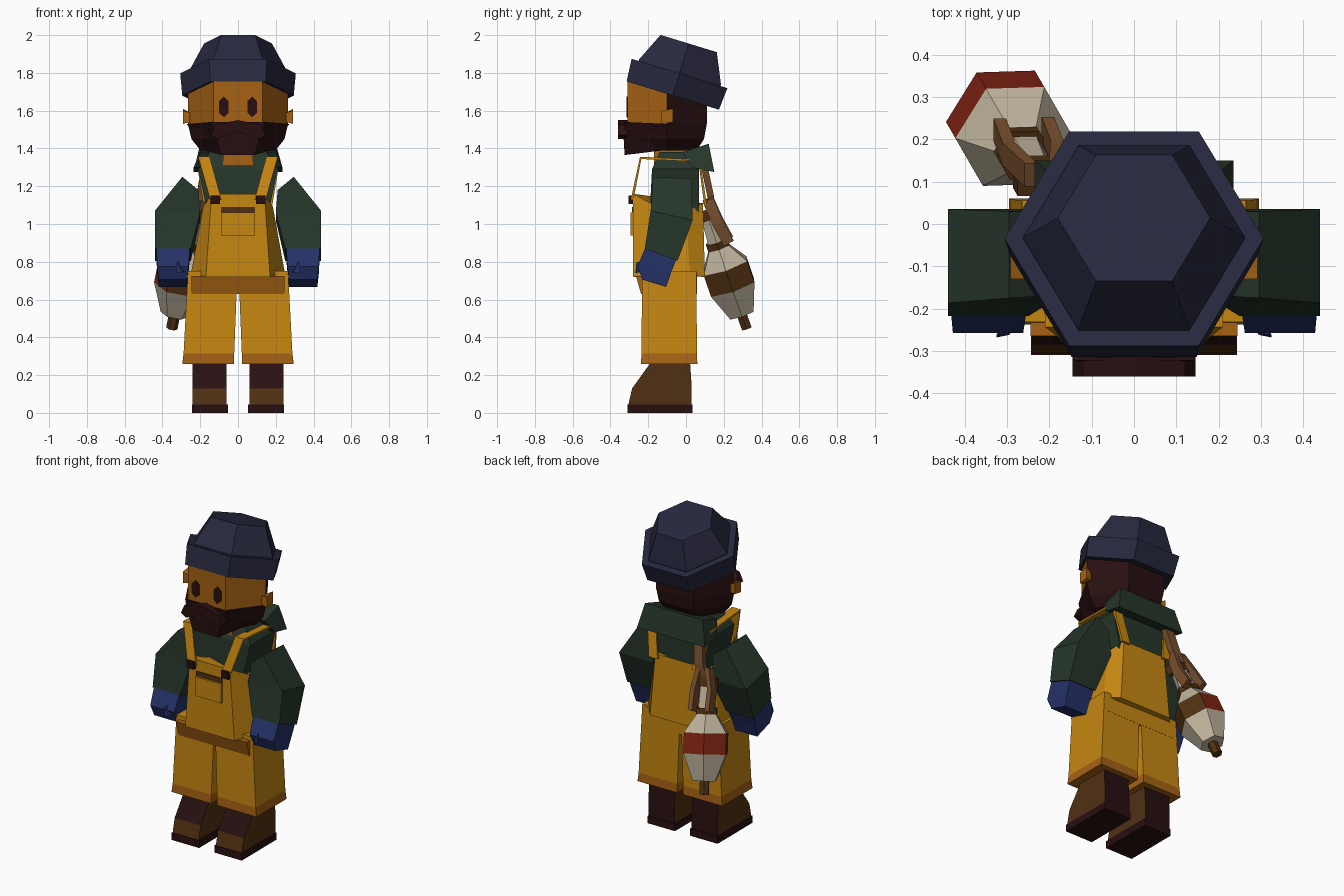
import bpy, bmesh, math
from mathutils import Vector, Matrix

cube = bpy.data.objects.get("Cube")
if cube:
    bpy.data.objects.remove(cube, do_unlink=True)


def linear(c):
    c /= 255
    return c / 12.92 if c < 0.04 else ((c + 0.055) / 1.055) ** 2.4


def material(name, r, g, b):
    m = bpy.data.materials.new(name)
    m.use_nodes = True
    col = (linear(r), linear(g), linear(b), 1)
    m.diffuse_color = col
    bsdf = m.node_tree.nodes["Principled BSDF"]
    bsdf.inputs["Base Color"].default_value = col
    bsdf.inputs["Roughness"].default_value = 0.9
    return m


yellow = material("overall yellow", 198, 135, 17)
skin = material("amber skin", 166, 98, 20)
navy = material("hat navy", 39, 40, 62)
green = material("shirt green", 38, 54, 42)
blue = material("glove blue", 38, 50, 106)
maroon = material("dark maroon", 40, 15, 16)
brown = material("leather brown", 80, 48, 18)
tan = material("rope tan", 118, 78, 46)
cream = material("float cream", 190, 178, 156)
red = material("float red", 125, 34, 18)


def loft(name, rings, mats, rule=None):
    """Join equal-length rings of points into a capped solid."""
    bm = bmesh.new()
    rows = [[bm.verts.new(p) for p in ring] for ring in rings]
    n = len(rows[0])
    for a, b in zip(rows, rows[1:]):
        for i in range(n):
            j = (i + 1) % n
            bm.faces.new((a[i], a[j], b[j], b[i]))
    bm.faces.new(rows[0])
    bm.faces.new(rows[-1])
    bmesh.ops.recalc_face_normals(bm, faces=bm.faces)
    bm.normal_update()
    if rule:
        for f in bm.faces:
            f.material_index = rule(f.calc_center_median(), f.normal)
    me = bpy.data.meshes.new(name)
    bm.to_mesh(me)
    bm.free()
    for m in mats:
        me.materials.append(m)
    ob = bpy.data.objects.new(name, me)
    bpy.context.collection.objects.link(ob)
    return ob


def box(name, x0, x1, y0, y1, z0, z1, mat):
    return loft(name, [rect(x0, x1, y0, y1, z0), rect(x0, x1, y0, y1, z1)], [mat])


def rect(x0, x1, y0, y1, z, zback=None):
    zb = z if zback is None else zback
    return [(x0, y0, z), (x1, y0, z), (x1, y1, zb), (x0, y1, zb)]


def hexagon(r, z):
    return [Vector((r * math.cos(k * math.pi / 3), r * math.sin(k * math.pi / 3), z)) for k in range(6)]


def mirrored(half):
    """Close a half outline (front to back, +x) across the middle."""
    return half + [(-x, y, z) for x, y, z in reversed(half)]


def flip(rings, s):
    return [[(s * x, y, z) for x, y, z in ring] for ring in rings]


def plate(name, outline, y0, y1, mat):
    return loft(name, [[(x, y, z) for x, z in outline] for y in (y0, y1)], [mat])


def ribbon(name, path, width, mat, thick=0.014):
    """Flat strap along a path, with its width along x."""
    pts = [Vector(p) for p in path]
    rings = []
    for i, p in enumerate(pts):
        d = pts[min(i + 1, len(pts) - 1)] - pts[max(i - 1, 0)]
        n = Vector((0, -d.z, d.y)).normalized() * thick / 2
        w = Vector((width / 2, 0, 0))
        rings.append([p - w - n, p + w - n, p + w + n, p - w + n])
    return loft(name, rings, [mat])


# Knitted hat, tilted back
tilt = Matrix.Translation((0, -0.07, 1.68)) @ Matrix.Rotation(math.radians(-17), 4, 'X')
for name, shape in (("hat_band", ((0.295, 0), (0.306, 0.122))),
                    ("hat_crown", ((0.262, 0.1), (0.262, 0.13), (0.18, 0.288)))):
    loft(name, [[tilt @ p for p in hexagon(r, z)] for r, z in shape], [navy])


# Head: face in front, hair behind
def head_ring(k, z):
    return mirrored([(0.13 * k, -0.1 - 0.21 * k, z), (0.265 * k, -0.1, z), (0.13 * k, -0.1 + 0.21 * k, z)])


loft("head", [head_ring(0.75, 1.39), head_ring(0.93, 1.45), head_ring(1, 1.53), head_ring(1, 1.76)],
     [skin, maroon], lambda c, n: 0 if c.z > 1.53 and c.y < -0.11 else 1)


def beard_ring(w, front, back, z, zb):
    return mirrored([(w * 0.52, front, z), (w, back, zb)])


loft("beard", [beard_ring(0.17, -0.325, -0.12, 1.365, 1.39),
               beard_ring(0.215, -0.33, -0.11, 1.45, 1.45),
               beard_ring(0.272, -0.322, -0.1, 1.54, 1.53)], [maroon])
plate("moustache", [(0, 1.55), (0.12, 1.525), (0.145, 1.47), (0.11, 1.45), (0, 1.49),
                    (-0.11, 1.45), (-0.145, 1.47), (-0.12, 1.525)], -0.36, -0.31, maroon)
box("neck", -0.08, 0.08, -0.17, 0, 1.3, 1.42, skin)

# Shirt and turned-down collar
loft("shirt", [rect(-w, w, f, b, z) for w, f, b, z in
               ((0.15, -0.19, 0.07, 0.85), (0.17, -0.19, 0.07, 1.1),
                (0.21, -0.18, 0.07, 1.29), (0.15, -0.14, 0.06, 1.38))], [green])
loft("collar", [rect(-0.235, 0.235, 0.03, 0.15, 1.3, 1.275),
                rect(-0.2, 0.2, -0.02, 0.12, 1.38, 1.425)], [green])

# Overalls
loft("bib", [mirrored([(0.17, -0.28, 0.72), (0.25, -0.14, 0.73), (0.25, 0.02, 0.73), (0.18, 0.1, 0.72)]),
             mirrored([(0.14, -0.28, 1.16), (0.185, -0.15, 1.09), (0.185, 0, 1.07), (0.15, 0.09, 1.11)])],
     [yellow])
loft("hip_band", [rect(-0.245, 0.245, -0.238, 0.05, 0.63), rect(-0.245, 0.245, -0.265, 0.055, 0.725)],
     [skin])
box("seat", -0.24, 0.24, -0.2, 0.057, 0.63, 0.74, yellow)
box("pocket", -0.09, 0.09, -0.295, -0.27, 0.94, 1.06, yellow)
box("pocket_slot", -0.09, 0.09, -0.287, -0.279, 1.062, 1.09, brown)


# Boot colouring: sides and toe cap are leather, the rest dark
def boot_rule(c, n):
    return 0 if abs(n.x) > 0.7 or n.y < -0.85 else 1


for s, side in ((1, "left"), (-1, "right")):
    # Face details
    plate(side + "_eye", [(s * 0.075 + x, 1.62 + z) for x, z in
                          ((0, 0.055), (0.026, 0.03), (0.026, -0.03), (0, -0.055), (-0.026, -0.03), (-0.026, 0.03))],
          -0.315, -0.308, maroon)
    loft(side + "_ear", flip([[(0.255, -0.13, 1.54), (0.255, -0.075, 1.54), (0.255, -0.075, 1.59), (0.255, -0.13, 1.59)],
                              [(0.292, -0.13, 1.53), (0.292, -0.07, 1.54), (0.292, -0.07, 1.61), (0.292, -0.13, 1.6)]], s),
         [skin])

    # Shoulder straps and buttons
    ribbon(side + "_strap", [(s * 0.118, -0.285, 1.13), (s * 0.18, -0.24, 1.35),
                             (s * 0.19, 0.07, 1.335), (s * 0.15, 0.105, 1.09)], 0.06, yellow)
    box(side + "_button", s * 0.12 - 0.025, s * 0.12 + 0.025, -0.305, -0.28, 1.105, 1.15, maroon)

    # Sleeve and glove
    loft(side + "_sleeve", flip([
        [(0.21, -0.17, 1.18), (0.295, -0.175, 1.25), (0.295, 0.03, 1.24), (0.21, 0.03, 1.18)],
        [(0.2, -0.187, 1.06), (0.44, -0.187, 1.07), (0.44, 0.035, 1.02), (0.2, 0.035, 1.02)],
        [(0.25, -0.218, 0.87), (0.44, -0.218, 0.87), (0.44, -0.045, 0.805), (0.25, -0.045, 0.805)]], s), [green])
    loft(side + "_glove", flip([
        [(0.255, -0.213, 0.88), (0.432, -0.213, 0.88), (0.432, -0.05, 0.815), (0.255, -0.05, 0.815)],
        [(0.262, -0.258, 0.775), (0.428, -0.258, 0.775), (0.428, -0.08, 0.74), (0.262, -0.08, 0.74)],
        [(0.27, -0.23, 0.705), (0.42, -0.23, 0.705), (0.42, -0.105, 0.667), (0.27, -0.105, 0.667)]], s), [blue])
    loft(side + "_thumb", flip([
        [(0.265, -0.22, 0.75), (0.31, -0.24, 0.75), (0.31, -0.24, 0.8)],
        [(0.295, -0.262, 0.745), (0.325, -0.268, 0.74), (0.325, -0.262, 0.8)]], s), [blue])

    # Trouser leg with hem
    loft(side + "_leg", flip([rect(0.02, 0.295, -0.238, 0.06, 0.26), rect(0.02, 0.288, -0.236, 0.058, 0.315),
                              rect(0.003, 0.265, -0.232, 0.055, 0.75)], s),
         [yellow, skin], lambda c, n: 1 if c.z < 0.315 else 0)

    # Boot and sole
    profile = [(-0.305, 0.045), (-0.285, 0.13), (-0.17, 0.29), (0.02, 0.29), (0.03, 0.14), (0.03, 0.045)]
    loft(side + "_boot", [[(s * x, y, z) for y, z in profile] for x in (0.06, 0.24)],
         [brown, maroon], boot_rule)
    box(side + "_sole", s * 0.148 - 0.095, s * 0.148 + 0.095, -0.31, 0.034, 0, 0.045, maroon)

# Hanging float, tilted outwards from the back
top = Vector((-0.24, 0.13, 1.0))
up = Vector((0.11, -0.19, 0.55)).normalized()
hang = Matrix.Translation(top) @ Vector((0, 0, 1)).rotation_difference(up).to_matrix().to_4x4()
parts = (("float_neck", cream, 0.045, 0.055, -0.03, 0.11),
         ("float_collar", brown, 0.068, 0.068, 0.1, 0.135),
         ("float_upper", cream, 0.06, 0.14, 0.13, 0.24),
         ("float_stripe", red, 0.14, 0.14, 0.24, 0.36),
         ("float_lower", cream, 0.14, 0.075, 0.36, 0.515),
         ("float_stub", brown, 0.03, 0.03, 0.5, 0.595))
for name, mat, r0, r1, t0, t1 in parts:
    rings = [[hang @ p for p in hexagon(r, -t)] for r, t in ((r0, t0), (r1, t1))]
    loft(name, rings, [mat, brown],
         (lambda c, n: 0 if n.y - n.x > 0.3 else 1) if name == "float_stripe" else None)

# Rope holding the float
for x, label in ((-0.058, "outer"), (0.058, "inner")):
    ends = [hang @ Vector((x * k, y, z)) for k, y, z in ((0.5, 0.03, 0.13), (1, 0.04, 0), (1, 0.06, -0.12))]
    ribbon("rope_" + label, ends, 0.03, tan, 0.06)
ribbon("rope_loop", [hang @ Vector((0, 0.03, 0.08)), (-0.19, 0.13, 1.15), (-0.165, 0.1, 1.29)], 0.06, tan, 0.035)
ribbon("rope_knot", [hang @ Vector((0, 0, 0.02)), hang @ Vector((0, 0, 0.08))], 0.1, brown, 0.08)
